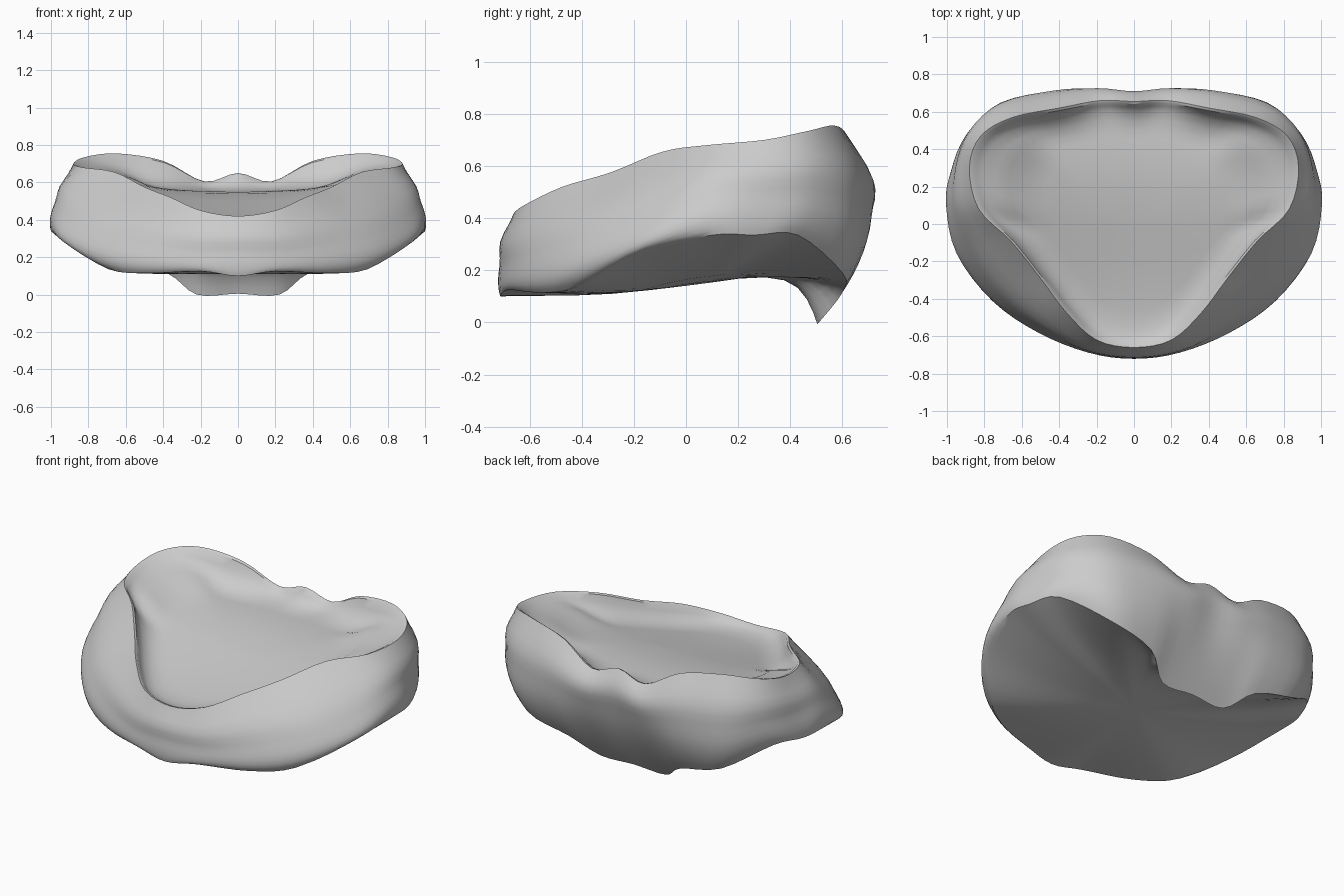
import bpy, bmesh, math
from mathutils import Vector as V

if "Cube" in bpy.data.objects:
    bpy.data.objects.remove(bpy.data.objects["Cube"])

# Half outlines from front centre to back centre: rim, widest line, lower edge
RIM = [(0, -.66, .42), (.2, -.62, .45), (.36, -.475, .52), (.5, -.29, .575),
       (.66, -.09, .655), (.83, .08, .68), (.88, .3, .70), (.82, .47, .735),
       (.65, .57, .755), (.4, .62, .715), (.18, .66, .605), (0, .655, .65)]
MID = [(0, -.715, .22), (.25, -.68, .22), (.5, -.57, .25), (.75, -.385, .3),
       (.92, -.14, .39), (.98, .1, .48), (.96, .3, .48), (.885, .49, .48),
       (.71, .65, .44), (.42, .71, .42), (.2, .70, .38), (0, .68, .38)]
LOW = [(0, -.712, .10), (.2, -.685, .125), (.48, -.57, .115), (.69, -.42, .135),
       (.91, -.17, .27), (.995, .1, .335), (.98, .26, .335), (.9, .43, .335),
       (.66, .6, .19), (.38, .6, .115), (.22, .51, .0), (0, .51, .005)]
STEPS = 4


def mirror(v):
    return V((-v.x, v.y, v.z))


def closed_loop(pts):
    """Smooth Catmull-Rom half outline, mirrored into a closed ring."""
    p = [V(q) for q in pts]
    p = [mirror(p[1])] + p + [mirror(p[-2])]
    half = []
    for i in range(1, len(p) - 2):
        a, b, c, d = p[i - 1:i + 3]
        for k in range(STEPS):
            t = k / STEPS
            half.append(.5 * (2 * b + (c - a) * t + (2 * a - 5 * b + 4 * c - d) * t * t
                              + (3 * b - a - 3 * c + d) * t ** 3))
    half.append(p[-2])
    return half + [mirror(v) for v in reversed(half[1:-1])]


def step(v, a, b):
    t = min(1, max(0, (v - a) / (b - a)))
    return t * t * (3 - 2 * t)


def base_z(y):
    return .105 + .07 * min(1, max(0, (y + .4) / .65)) ** 1.4


def floor_z(x, y):
    return .39 + .16 * step(y, -.65, .4) + .11 * x * x


def underside(v, s):
    zc = base_z(v.y * s)
    power = 2.2 + 6.8 * step(v.y, .3, .5) * step(-v.z, -.2, -.1)
    return V((v.x * s, v.y * s, zc + (v.z - zc) * s ** power))


def wall(lo, mi, hi, t):
    """Curve through three outlines, fuller at the shoulder."""
    p = lo * (2 * t - 1) * (t - 1) + mi * 4 * t * (1 - t) + hi * t * (2 * t - 1)
    full = .018 * math.sin(math.pi * (2 * t - 1)) ** 2 if t > .5 else 0
    return p + V((p.x, p.y, 0)).normalized() * full


def hollow(v, s, w, shelf):
    """Inner surface; the two side lobes keep a shallow shelf under the rim."""
    side = step(abs(v.x), .55, .85) * step(v.y, -.05, .15)
    w += (shelf - w) * side
    x, y = v.x * s, v.y * s
    f = floor_z(x, y)
    return V((x, y, f + (v.z - f) * w))


rim, mid, low = closed_loop(RIM), closed_loop(MID), closed_loop(LOW)

# Rings from the underside, up the outer wall, over the rim and into the hollow
rings = [[underside(v, s) for v in low] for s in (.2, .4, .6, .75, .85, .92, .97)]
rings += [[wall(a, b, c, k / 12) for a, b, c in zip(low, mid, rim)] for k in range(13)]
rings += [[hollow(v, *a) for v in rim] for a in
          ((.98, .93, .93), (.955, .6, .75), (.91, .3, .58), (.84, .1, .45),
           (.76, 0, .3), (.69, 0, .08), (.55, 0, 0), (.35, 0, 0), (.15, 0, 0))]

bm = bmesh.new()
vr = [[bm.verts.new(v) for v in r] for r in rings]
n = len(rim)
for a, b in zip(vr, vr[1:]):
    for i in range(n):
        j = (i + 1) % n
        bm.faces.new((a[i], a[j], b[j], b[i]))
for ring, z in ((vr[0], base_z(0)), (vr[-1], floor_z(0, 0))):
    c = bm.verts.new((0, 0, z))
    for i in range(n):
        bm.faces.new((ring[i], ring[(i + 1) % n], c))
bmesh.ops.recalc_face_normals(bm, faces=bm.faces)
me = bpy.data.meshes.new("hollow_shell")
bm.to_mesh(me)
bm.free()
shell = bpy.data.objects.new("hollow_shell", me)
bpy.context.collection.objects.link(shell)
bpy.context.view_layer.objects.active = shell
shell.select_set(True)
bpy.ops.object.shade_smooth_by_angle(angle=math.radians(35))
